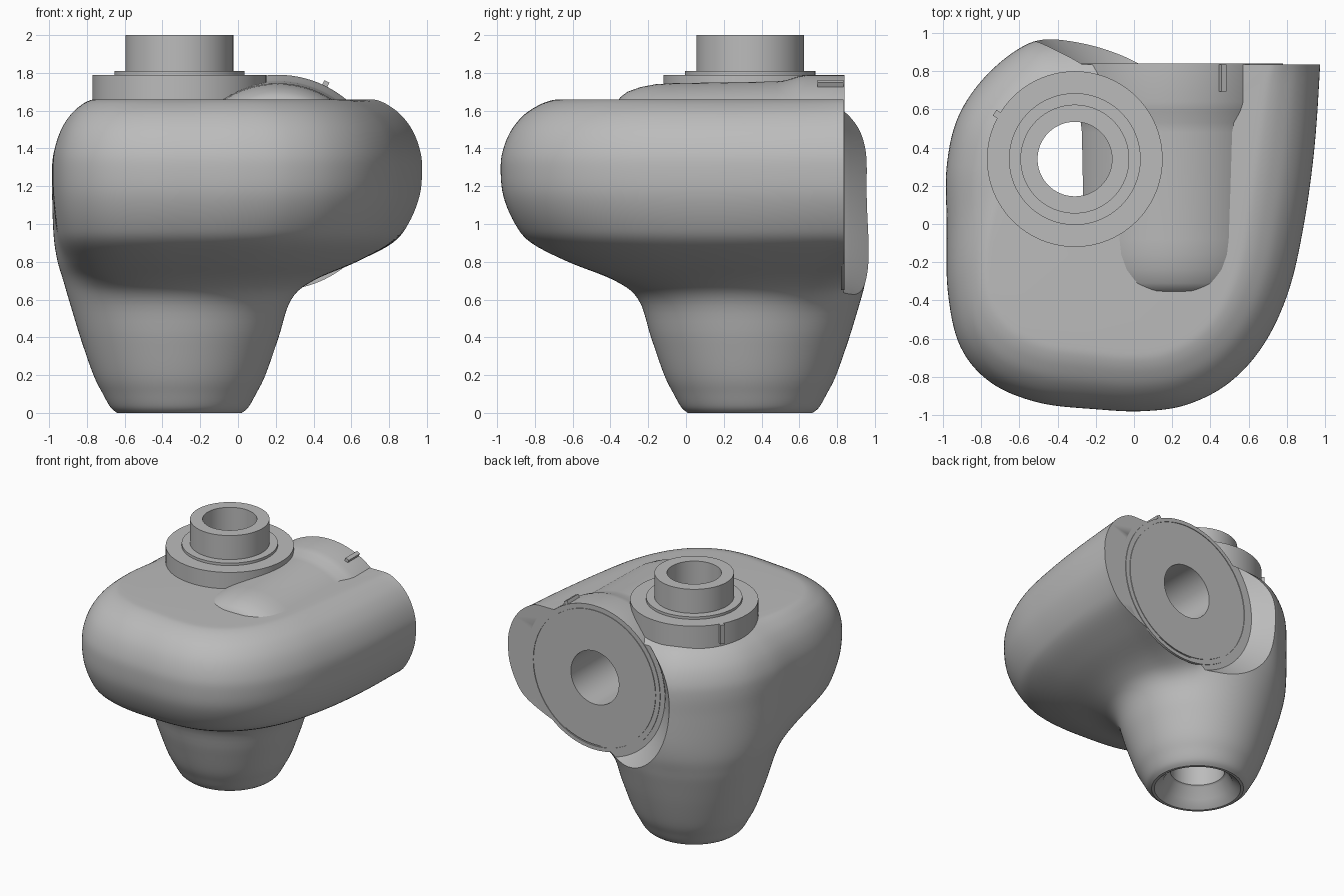
import bpy, bmesh, math
from mathutils import Vector, Matrix

cube = bpy.data.objects.get("Cube")
if cube:
    bpy.data.objects.remove(cube, do_unlink=True)

grey = bpy.data.materials.new("plain grey")
grey.use_nodes = True
colour = (0.5, 0.5, 0.5, 1)
grey.diffuse_color = colour
grey.node_tree.nodes["Principled BSDF"].inputs["Base Color"].default_value = colour

PIVOT = Vector((-0.31, 0.34, 0))      # vertical axis of neck and swivel
PORT = Vector((0.21, 0, 1.22))        # horizontal axis of the rear port
FACE_Y = 0.835                        # flat rear face


def finish(name, bm):
    bmesh.ops.recalc_face_normals(bm, faces=bm.faces)
    mesh = bpy.data.meshes.new(name)
    bm.to_mesh(mesh)
    bm.free()
    mesh.materials.append(grey)
    obj = bpy.data.objects.new(name, mesh)
    bpy.context.collection.objects.link(obj)
    return obj


def skin(rings, caps=False, loop=False):
    """Join rings of points with quads."""
    bm = bmesh.new()
    rows = [[bm.verts.new(p) for p in ring] for ring in rings]
    pairs = list(zip(rows, rows[1:]))
    if loop:
        pairs.append((rows[-1], rows[0]))
    for a, b in pairs:
        for i in range(len(a)):
            j = (i + 1) % len(a)
            bm.faces.new((a[i], a[j], b[j], b[i]))
    if caps:
        bm.faces.new(rows[0])
        bm.faces.new(rows[-1])
    return bm


def turn(profile, origin, along_y=False, **kw):
    """Revolve (radius, height) pairs about z, or about y."""
    steps = 96
    rings = []
    for r, h in profile:
        ring = []
        for k in range(steps):
            a = math.tau * k / steps
            u, v = r * math.cos(a), r * math.sin(a)
            ring.append(origin + Vector((u, h, v) if along_y else (u, v, h)))
        rings.append(ring)
    return skin(rings, **kw)


def block(name, size, centre, rotation=Matrix()):
    bm = bmesh.new()
    bmesh.ops.create_cube(bm, size=1)
    bmesh.ops.scale(bm, vec=size, verts=bm.verts)
    bmesh.ops.transform(bm, matrix=Matrix.Translation(centre) @ rotation, verts=bm.verts)
    return finish(name, bm)


def smooth_path(points, steps, closed):
    """Catmull-Rom curve through points of any dimension."""
    n = len(points)
    pick = (lambda i: points[i % n]) if closed else (lambda i: points[min(max(i, 0), n - 1)])
    out = []
    for i in range(n if closed else n - 1):
        for k in range(steps):
            t = k / steps
            out.append([b + t / 2 * (c - a + t * (2 * a - 5 * b + 4 * c - d + t * (3 * (b - c) + d - a)))
                        for a, b, c, d in zip(pick(i - 1), pick(i), pick(i + 1), pick(i + 2))])
    if not closed:
        out.append(points[-1])
    return out


def cut(target, cutter):
    mod = target.modifiers.new("cut", "BOOLEAN")
    mod.operation = "DIFFERENCE"
    mod.solver = "EXACT"
    mod.object = cutter
    bpy.context.view_layer.objects.active = target
    bpy.ops.object.modifier_apply(modifier=mod.name)
    bpy.data.objects.remove(cutter, do_unlink=True)


# Body: a round neck flaring into a wide D-shaped outline
outline = smooth_path([
    (-.98, .3), (-.98, 0), (-.975, -.35), (-.91, -.64), (-.75, -.83), (-.5, -.935),
    (-.2, -.97), (.05, -.98), (.28, -.945), (.5, -.83), (.68, -.63), (.81, -.35),
    (.89, 0), (.945, .4), (.975, .84), (.99, 1.2), (.6, 1.25), (.2, 1.05),
    (-.05, .985), (-.31, .985), (-.55, .945), (-.77, .78), (-.92, .56)], 8, True)
# height, neck radius, flare towards the outline, inset of the rounded top
levels = smooth_path([
    (0, .33, 0, 0), (.03, .365, 0, 0), (.1, .405, 0, 0), (.2, .455, 0, 0),
    (.4, .525, 0, 0), (.6, .585, .01, 0), (.7, .605, .16, 0), (.8, .62, .5, 0),
    (.9, .63, .77, 0), (1, .64, .89, 0), (1.15, .65, .98, 0), (1.3, .65, 1, 0),
    (1.4, .65, 1, .015), (1.5, .65, 1, .06), (1.58, .65, 1, .13), (1.63, .65, 1, .21),
    (1.655, .65, 1, .28), (1.66, .65, 1, .34)], 5, False)
rings = []
for z, neck, flare, inset in levels:
    ring = []
    for x, y in outline:
        ray = Vector((x, y, 0)) - PIVOT
        reach = neck + flare * (ray.length - neck) - inset
        ring.append(PIVOT + ray.normalized() * reach + Vector((0, 0, z)))
    rings.append(ring)
body = finish("body", skin(rings, caps=True))

# Rear face, flared pocket round the port, and the two bores
cut(body, block("rear_cutter", (2, 1, 2), (1.06, FACE_Y + .5, 1.5)))
cut(body, finish("pocket_cutter", turn([(.61, FACE_Y), (.64, .87), (.78, 1), (.78, 1.4)],
                                       PORT, along_y=True, caps=True)))
cut(body, finish("bore_cutter", turn([(.32, -.05), (.31, 0), (.25, .05), (.21, .13), (.195, .14), (.195, 2)],
                                     PIVOT, caps=True)))
cut(body, finish("port_cutter", turn([(.21, .3), (.21, 1)], PORT, along_y=True, caps=True)))

# Port housing: raised barrel on the top, rounded at the front
barrel = turn([(.5, FACE_Y), (.57, FACE_Y), (.57, .64), (.56, .59), (.54, .53), (.535, .48), (.525, -.08),
               (.52, -.16), (.505, -.24), (.48, -.31), (.45, -.35), (.4, -.37)], PORT, along_y=True)
bmesh.ops.bisect_plane(barrel, geom=barrel.verts[:] + barrel.edges[:] + barrel.faces[:],
                       plane_co=(0, 0, 1.45), plane_no=(0, 0, 1), clear_inner=True)
port_housing = finish("port_housing", barrel)

# Port face: thin disc with a groove near its rim
port_face = finish("port_face", turn([(.21, .82), (.21, .84), (.53, .84), (.53, .832), (.54, .832),
                                      (.54, .84), (.57, .84), (.57, .82)], PORT, along_y=True, loop=True))

# Swivel: wide collar, thin step and hollow spigot
swivel = finish("swivel", turn([(.195, 1.5), (.46, 1.5), (.46, 1.79), (.345, 1.79), (.345, 1.81),
                                (.285, 1.81), (.285, 2), (.195, 2)], PIVOT, loop=True))

# Small index ribs on the collar and the housing
angle = math.radians(150)
block("collar_rib", (.04, .035, .15),
      PIVOT + Vector((.465 * math.cos(angle), .465 * math.sin(angle), 1.715)),
      Matrix.Rotation(angle, 4, "Z"))
tilt = math.radians(26)
block("housing_rib", (.03, .14, .04),
      PORT + Vector((.575 * math.sin(tilt), .765, .575 * math.cos(tilt))),
      Matrix.Rotation(tilt, 4, "Y"))

# Smooth shading with crisp edges
bpy.ops.object.select_all(action="DESELECT")
for obj in (body, port_housing, port_face, swivel):
    obj.select_set(True)
bpy.context.view_layer.objects.active = body
bpy.ops.object.shade_smooth_by_angle(angle=math.radians(32))
